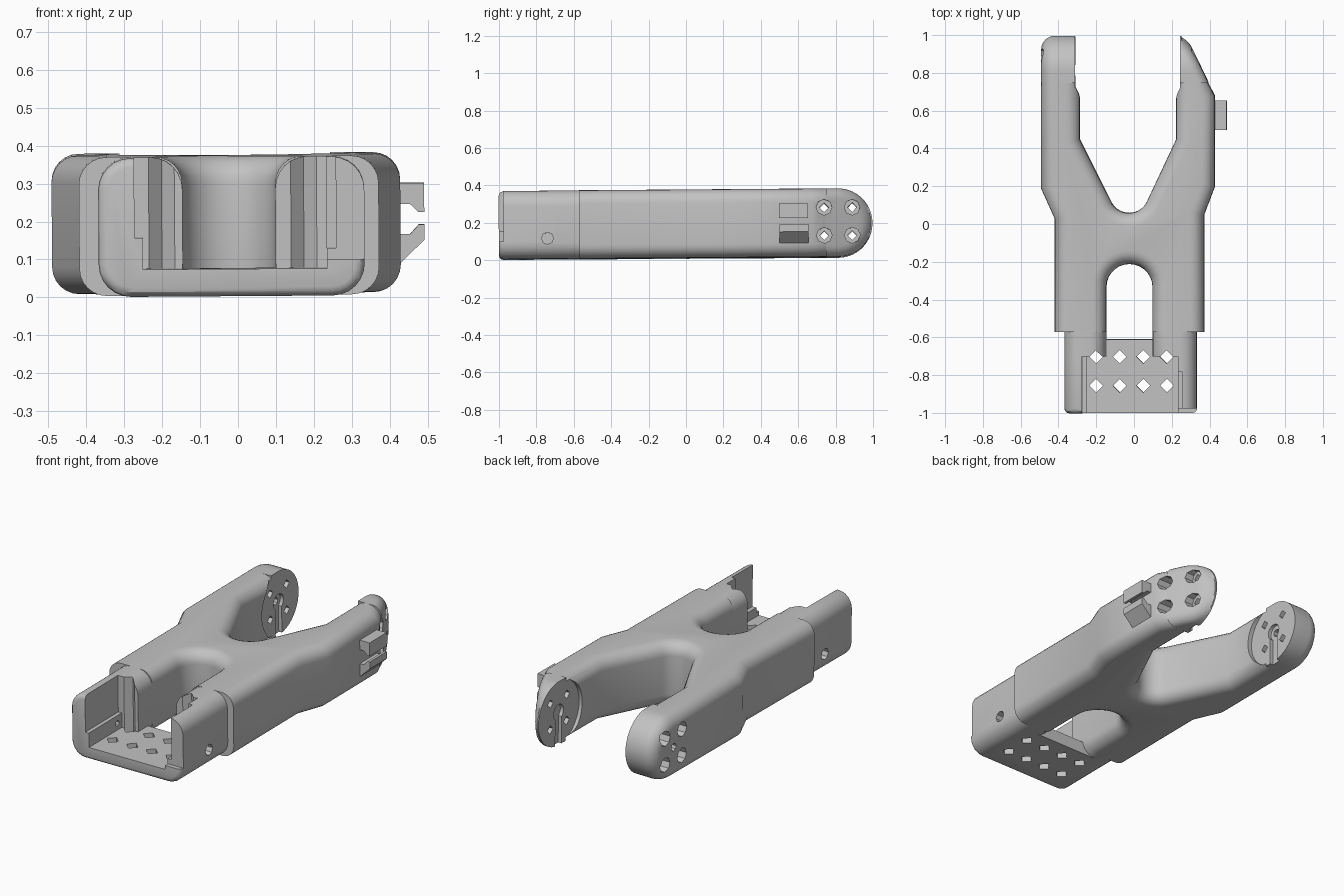
import bpy, bmesh
from math import pi, cos, sin, radians
from mathutils import Matrix

if bpy.data.objects.get("Cube"):
    bpy.data.objects.remove(bpy.data.objects["Cube"])

H = 0.366          # thickness of the whole bracket
R = H / 2          # radius of the round arm ends
FILLET = 0.072
PIVOT_Y = 0.815    # joint centre in the arm ends
JOIN_Y = 0.75      # where body arms meet the round ends
STEP_Y = -0.57     # shoulder between body and cradle

GREY = (0.54, 0.54, 0.54, 1)
grey = bpy.data.materials.new("plain grey")
grey.use_nodes = True
grey.diffuse_color = GREY
grey.node_tree.nodes["Principled BSDF"].inputs["Base Color"].default_value = GREY
parts = []


def to_object(name, bm, part=True):
    bmesh.ops.recalc_face_normals(bm, faces=bm.faces)
    me = bpy.data.meshes.new(name)
    bm.to_mesh(me)
    bm.free()
    ob = bpy.data.objects.new(name, me)
    bpy.context.collection.objects.link(ob)
    if part:
        me.materials.append(grey)
        parts.append(ob)
    return ob


def prism(points, offset):
    """Closed solid between a loop of 3D points and its shifted copy."""
    bm = bmesh.new()
    low = [bm.verts.new(p) for p in points]
    high = [bm.verts.new([a + b for a, b in zip(p, offset)]) for p in points]
    bm.faces.new(low)
    bm.faces.new(high)
    for i in range(len(low)):
        bm.faces.new((low[i - 1], low[i], high[i], high[i - 1]))
    bmesh.ops.recalc_face_normals(bm, faces=bm.faces)
    return bm


def box(x0, x1, y0, y1, z0, z1):
    return prism([(x0, y0, z0), (x1, y0, z0), (x1, y1, z0), (x0, y1, z0)], (0, 0, z1 - z0))


def bevel(bm, edges, width, segments=6):
    bmesh.ops.bevel(bm, geom=edges, offset=width, segments=segments, profile=0.5,
                    affect='EDGES', clamp_overlap=False)


def along_y(e):
    d = e.verts[1].co - e.verts[0].co
    return abs(d.y) > 0.9 * d.length


def rod(axis, centre, radius, length, sides):
    bm = bmesh.new()
    bmesh.ops.create_cone(bm, cap_ends=True, segments=sides, radius1=radius,
                          radius2=radius, depth=length)
    turn = Matrix.Rotation(pi / 2, 4, 'Y') if axis == 'X' else Matrix()
    bm.transform(Matrix.Translation(centre) @ turn)
    return bm


def cut(ob, cutter_bm):
    cutter = to_object("cutter", cutter_bm, part=False)
    cutter.hide_render = True
    mod = ob.modifiers.new("cut", 'BOOLEAN')
    mod.operation, mod.solver, mod.object = 'DIFFERENCE', 'EXACT', cutter
    dg = bpy.context.evaluated_depsgraph_get()
    me = bpy.data.meshes.new_from_object(ob.evaluated_get(dg))
    ob.modifiers.clear()
    if len(me.polygons) > len(ob.data.polygons) // 2:   # ignore a failed cut
        ob.data = me
    bpy.data.objects.remove(cutter)


def arc(cx, cy, r, a0, a1, n=14):
    return [(cx + r * cos(radians(a0 + (a1 - a0) * i / n)),
             cy + r * sin(radians(a0 + (a1 - a0) * i / n))) for i in range(n + 1)]


# Forked body: one outline, its walls and fillets stacked as inset rings
outline = [(-0.418, STEP_Y), (-0.418, 0.03), (-0.49, 0.19), (-0.49, JOIN_Y),
           (-0.285, JOIN_Y), (-0.285, 0.45)]
outline += arc(-0.025, 0.165, 0.105, 205, 335)
outline += [(0.225, 0.45), (0.225, JOIN_Y), (0.393, JOIN_Y), (0.43, 0.68), (0.43, 0.2),
            (0.373, 0.05), (0.373, STEP_Y), (0.1, STEP_Y)]
outline += arc(-0.0225, -0.3325, 0.1225, 0, 180)
outline += [(-0.145, STEP_Y)]


def is_end(p, q):
    return p[1] == q[1] and p[1] in (STEP_Y, JOIN_Y)


def inset(points, d):
    """Move every side of a clockwise loop inwards by d, leaving the flat ends in place."""
    out = []
    for i, p in enumerate(points):
        a, b = points[i - 1], points[(i + 1) % len(points)]
        lines = []
        for s, t in ((a, p), (p, b)):
            dx, dy = t[0] - s[0], t[1] - s[1]
            size = (dx * dx + dy * dy) ** 0.5
            nx, ny = dy / size, -dx / size
            lines.append((nx, ny, nx * p[0] + ny * p[1] + (0 if is_end(s, t) else d)))
        (n1, m1, c1), (n2, m2, c2) = lines
        det = n1 * m2 - n2 * m1
        if abs(det) < 1e-5:
            out.append((p[0] + n1 * d, p[1] + m1 * d))
        else:
            out.append(((c1 * m2 - c2 * m1) / det, (n1 * c2 - n2 * c1) / det))
    return out


bm = bmesh.new()
angles = [k / 6 * pi / 2 for k in range(7)]
levels = [(FILLET * (1 - sin(a)), FILLET * (1 - cos(a))) for a in angles]
levels += [(d, H - z) for d, z in reversed(levels)]
rings = [[bm.verts.new((x, y, z)) for x, y in inset(outline, d)] for d, z in levels]
for p, q in zip(rings, rings[1:]):
    for i in range(len(p)):
        bm.faces.new((p[i - 1], p[i], q[i], q[i - 1]))
bm.faces.new(rings[0])
bm.faces.new(rings[-1])
body = to_object("forked_body", bm)


# Round arm ends: stadium rings lofted from the flat inner face to the filleted outer face
def arm_end(name, inner, outer_at, side, fillet):
    bm = bmesh.new()
    rings = []
    for k in range(-1, 7):
        a = max(k, 0) / 6 * pi / 2
        r = R - fillet * (1 - cos(a))
        loop = [(JOIN_Y, -r)] + arc(PIVOT_Y, 0, r, -90, 90, 29) + [(JOIN_Y, r)]
        ring = []
        for y, z in loop:
            x = inner
            if k >= 0:
                x = side * max(side * inner + 0.008, outer_at(y) - fillet * (1 - sin(a)))
            ring.append(bm.verts.new((x, y, z + R)))
        rings.append(ring)
    for p, q in zip(rings, rings[1:]):
        for i in range(len(p)):
            bm.faces.new((p[i - 1], p[i], q[i], q[i - 1]))
    bm.faces.new(rings[0])
    # outer cap as strips, so that it may slope
    last, n = rings[-1], len(rings[-1])
    for i in range(n // 2 - 1):
        bm.faces.new((last[i], last[i + 1], last[n - 2 - i], last[n - 1 - i]))
    return to_object(name, bm)


right_end = arm_end("right_arm_end", -0.31, lambda y: 0.49, -1, FILLET)
left_end = arm_end("left_arm_end", 0.245, lambda y: 0.43 - 0.48 * (y - 0.68), 1, 0.06)

# Joint recesses, horn slots and screw holes in both arms
HOLE_Z = R + 0.007
for side, inner, end in ((-1, -0.31, right_end), (1, 0.245, left_end)):
    cut(body, rod('X', (inner - side * 0.1, PIVOT_Y, R), R + 0.004, 0.2, 48))
    cut(end, rod('X', (inner, PIVOT_Y, HOLE_Z), 0.045, 0.04, 20))
    cut(end, box(inner - 0.02, inner + 0.02, PIVOT_Y - 0.028, PIVOT_Y + 0.028, -0.1, HOLE_Z))
    for dy in (-0.075, 0.075):
        for dz in (-0.075, 0.075):
            y, z = PIVOT_Y + dy, HOLE_Z + dz
            for target in ((body, end) if dy < 0 else (end,)):
                cut(target, rod('X', (inner + side * 0.1, y, z), 0.025, 0.5, 4))
                cut(target, rod('X', (inner + side * 0.25, y, z), 0.042, 0.4, 8))
cut(right_end, rod('X', (-0.4, PIVOT_Y, HOLE_Z), 0.022, 0.5, 8))

# Front cradle: rounded block hollowed into a tray with two walls
bm = box(-0.367, 0.335, -1, -0.7, 0, H)
bevel(bm, [e for e in bm.edges if along_y(e)], 0.085)
bevel(bm, [e for e in bm.edges if all(v.co.y < -0.99 for v in e.verts)], 0.025, 3)
cradle = to_object("cradle", bm)
cut(cradle, box(-0.25, 0.235, -1.1, -0.6, 0.072, 0.5))
cut(cradle, box(-0.272, 0.2, -1.1, -0.6, 0.155, 0.5))
cut(cradle, box(0.2, 0.26, -1.1, -0.78, 0.125, 0.5))
cut(cradle, box(0.2, 0.5, -1.1, -0.975, 0.095, 0.5))
floor = to_object("cradle_floor", box(-0.25, 0.22, -0.7, -0.61, 0, 0.072))

# Legs joining the cradle to the body
legs = []
for name, x0, x1 in (("right_leg", -0.367, -0.145), ("left_leg", 0.1, 0.335)):
    bm = box(x0, x1, -0.7, STEP_Y, 0, H)
    bevel(bm, [e for e in bm.edges if along_y(e)], 0.085)
    legs.append(to_object(name, bm))

# Diamond vents in the tray and a blind screw hole in the outside of each wall
for x in (-0.2, -0.075, 0.05, 0.175):
    cut(cradle, rod('Z', (x, -0.855, 0.1), 0.036, 1, 4))
    for target in (cradle, floor, *legs):
        cut(target, rod('Z', (x, -0.702, 0.1), 0.036, 1, 4))
for x in (-0.4, 0.38):
    cut(cradle, rod('X', (x, -0.74, 0.11), 0.032, 0.2, 8))
cut(cradle, rod('X', (-0.3, -0.74, 0.11), 0.016, 0.2, 8))

# Cable clip: two facing hooks on the left arm
upper = [(0.42, 0.285), (0.493, 0.285), (0.493, 0.208), (0.478, 0.208), (0.455, 0.23), (0.42, 0.23)]
lower = [(0.42, 0.065), (0.493, 0.135), (0.493, 0.175), (0.478, 0.175), (0.455, 0.15), (0.42, 0.15)]
for name, hook in (("upper_clip_hook", upper), ("lower_clip_hook", lower)):
    to_object(name, prism([(x, 0.5, z) for x, z in hook], (0, 0.155, 0)))

# Slight lean of the whole piece, then smooth shading with sharp edges kept
lean = (Matrix.Translation((0, 0, 0.01)) @ Matrix.Rotation(radians(-0.4), 4, 'Y')
        @ Matrix.Rotation(radians(0.4), 4, 'X'))
bpy.ops.object.select_all(action='DESELECT')
for ob in parts:
    ob.data.transform(lean)
    ob.select_set(True)
bpy.context.view_layer.objects.active = body
bpy.ops.object.shade_smooth_by_angle(angle=radians(30))
